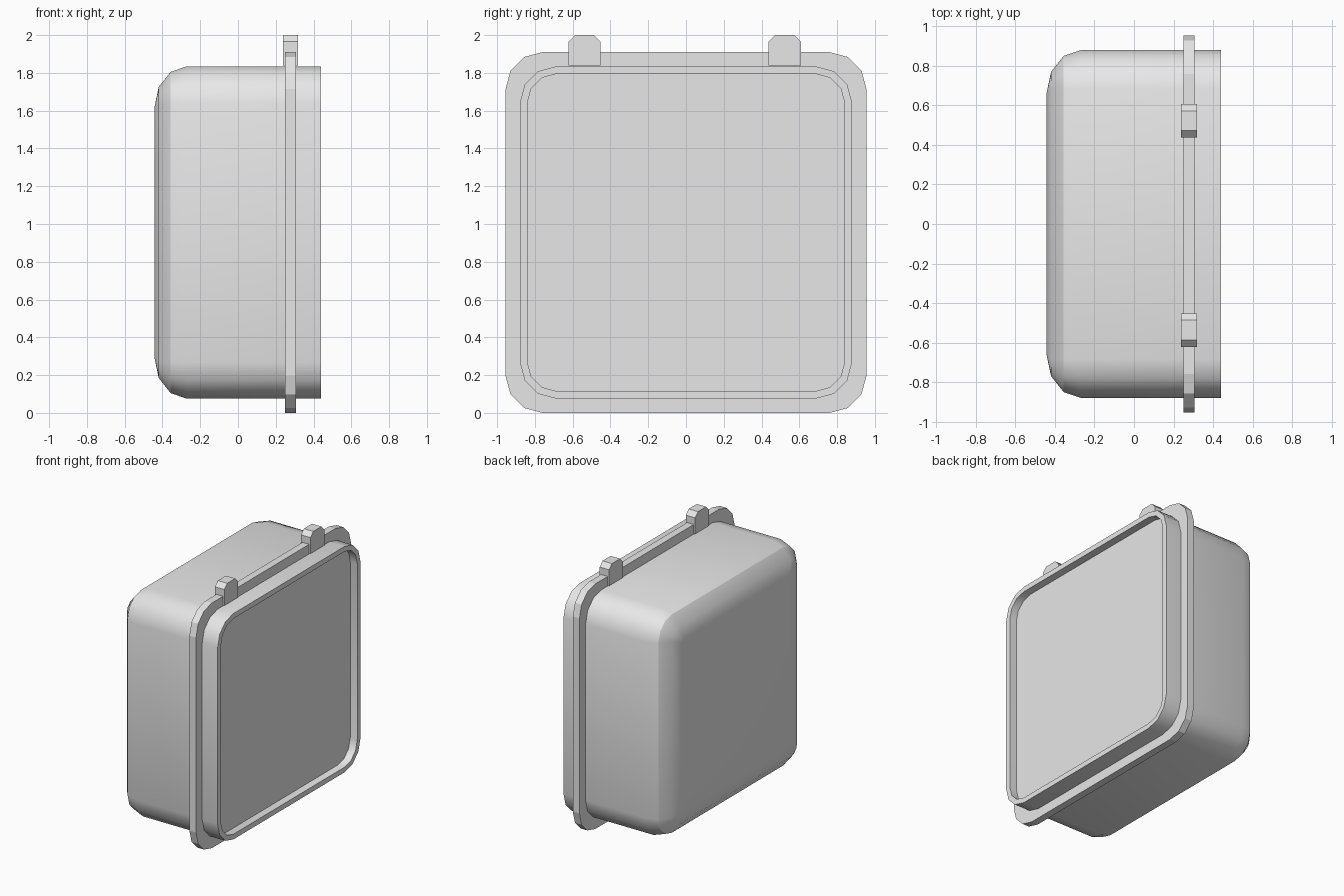
import bpy, bmesh
from math import sin, cos, pi

cube = bpy.data.objects.get("Cube")
if cube:
    bpy.data.objects.remove(cube, do_unlink=True)

MID_Z = 0.955   # height of the case centre
CORNER = 0.195  # corner radius

grey = bpy.data.materials.new("light grey")
grey.use_nodes = True
grey.diffuse_color = (0.8, 0.8, 0.8, 1)
grey.node_tree.nodes["Principled BSDF"].inputs["Base Color"].default_value = (0.8, 0.8, 0.8, 1)


def rounded_square(half, radius, steps=3):
    """Outline of a square with rounded corners, in y and z."""
    c = half - radius
    points = []
    for quarter, (sy, sz) in enumerate([(1, 1), (-1, 1), (-1, -1), (1, -1)]):
        for i in range(steps + 1):
            a = (quarter + i / steps) * pi / 2
            points.append((sy * c + radius * cos(a), MID_Z + sz * c + radius * sin(a)))
    return points


def loft(name, sections, angle):
    """Skin a series of (x, outline) sections and cap both ends."""
    bm = bmesh.new()
    rings = [[bm.verts.new((x, y, z)) for y, z in outline] for x, outline in sections]
    for a, b in zip(rings, rings[1:]):
        n = len(a)
        for i in range(n):
            j = (i + 1) % n
            bm.faces.new((a[i], a[j], b[j], b[i]))
    bm.faces.new(rings[0])
    bm.faces.new(rings[-1])
    bmesh.ops.recalc_face_normals(bm, faces=bm.faces)
    mesh = bpy.data.meshes.new(name)
    bm.to_mesh(mesh)
    bm.free()
    mesh.materials.append(grey)
    obj = bpy.data.objects.new(name, mesh)
    bpy.context.collection.objects.link(obj)
    if angle:
        bpy.ops.object.select_all(action="DESELECT")
        obj.select_set(True)
        bpy.context.view_layer.objects.active = obj
        bpy.ops.object.shade_smooth_by_angle(angle=angle * pi / 180)
    return obj


# Case body: rounded back, straight walls, thin rim and shallow recessed panel
HALF, BACK_X, RIM_X = 0.88, -0.27, 0.44
sections = []
for i in range(3, -1, -1):
    a = i * pi / 6
    inset = 0.22 * (1 - cos(a))
    sections.append((BACK_X - 0.173 * sin(a),
                     rounded_square(HALF - inset, max(CORNER - inset, 0.02))))
sections.append((RIM_X, rounded_square(HALF, CORNER)))
lip = rounded_square(HALF - 0.04, CORNER - 0.04)
sections += [(RIM_X, lip), (RIM_X - 0.06, lip)]
loft("case_body", sections, 31)

# Flange around the body
flange = rounded_square(0.955, CORNER)
loft("flange", [(0.25, flange), (0.307, flange)], 0)

# Pair of chamfered tabs on top of the flange
for name, y in (("tab_front", -0.537), ("tab_back", 0.523)):
    w, t = 0.085, 0.05
    shape = [(y - w, 1.84), (y + w, 1.84), (y + w, 1.965),
             (y + t, 2.0), (y - t, 2.0), (y - w, 1.965)]
    loft(name, [(0.237, shape), (0.318, shape)], 0)
